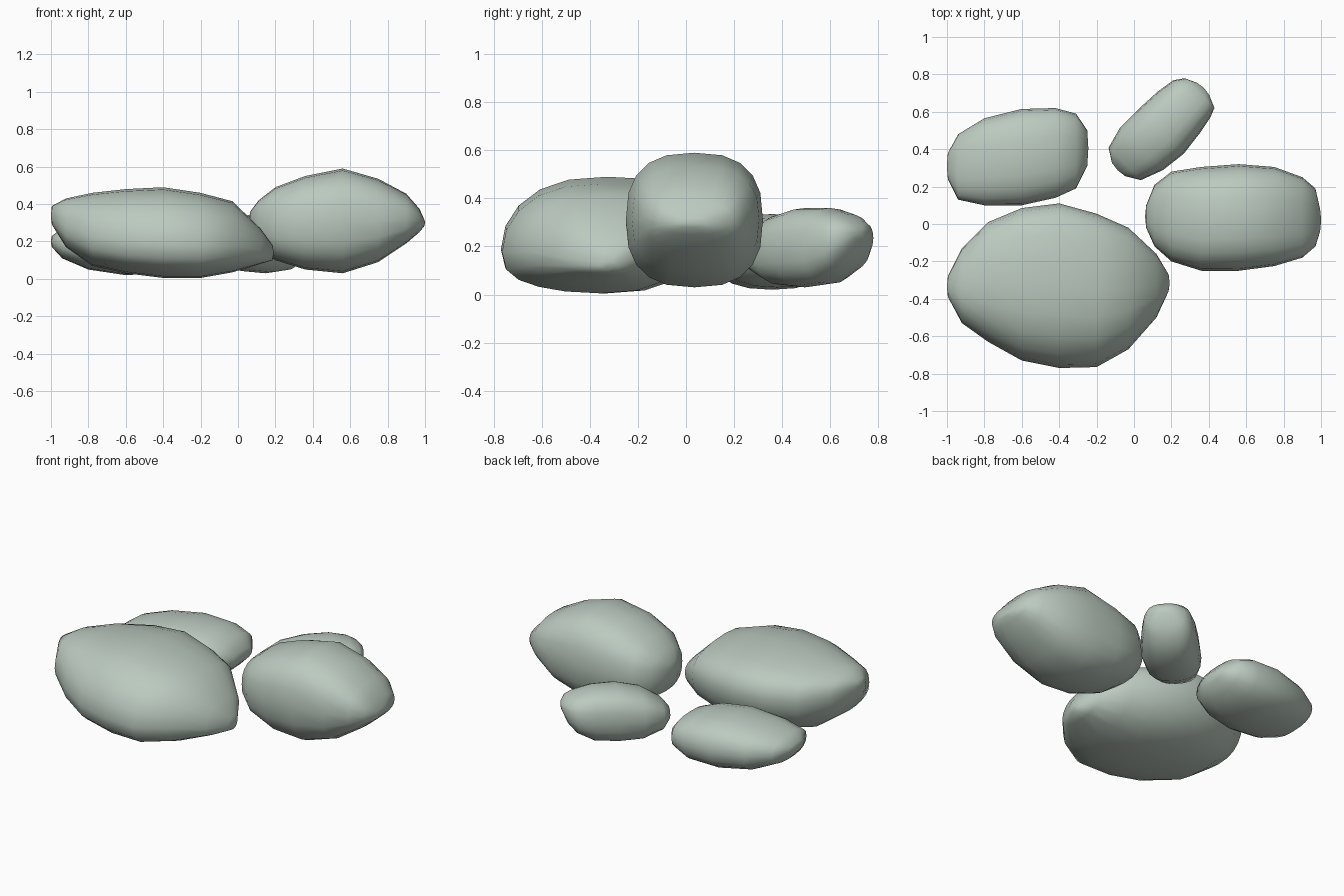
import bpy, bmesh
from math import sin, cos, tau, radians, copysign
from mathutils import Matrix

cube = bpy.data.objects.get("Cube")
if cube:
    bpy.data.objects.remove(cube, do_unlink=True)

SIDES = 20

stone = bpy.data.materials.new("pale green grey stone")
stone.use_nodes = True
colour = (0.50, 0.59, 0.52, 1)
stone.diffuse_color = colour
shader = next(n for n in stone.node_tree.nodes if n.type == 'BSDF_PRINCIPLED')
shader.inputs["Base Color"].default_value = colour
shader.inputs["Roughness"].default_value = 0.9


def rounded(value, power):
    """Superellipse term that squares off a circle."""
    return copysign(abs(value) ** (2 / power), value)


def make_rock(name, sections, power=2.4, lean=0.0, location=(0, 0, 0), turn=0.0):
    """Loft rounded sections, each given as (along, side_min, side_max, bottom, top)."""
    bm = bmesh.new()
    widest = max(s[2] - s[1] for s in sections)
    rings = []
    for along, low, high, bottom, top in sections:
        half_width, half_height = (high - low) / 2, (top - bottom) / 2
        ring = []
        for i in range(SIDES):
            angle = tau * i / SIDES
            c, s = rounded(cos(angle), power), rounded(sin(angle), power)
            # the lean lifts one flank and fades out on the crown and the base
            lift = lean * c * (1 - s * s) * 2 * half_width / widest
            ring.append(bm.verts.new(((along,
                                       (low + high) / 2 + half_width * c,
                                       (bottom + top) / 2 + half_height * s + lift))))
        rings.append(ring)
    for first, second in zip(rings, rings[1:]):
        for i in range(SIDES):
            j = (i + 1) % SIDES
            bm.faces.new((first[i], first[j], second[j], second[i]))

    # blunt ends closed with a slightly domed fan
    for ring, inner in ((rings[0], rings[1]), (rings[-1], rings[-2])):
        centre = sum((v.co for v in ring), ring[0].co * 0) / SIDES
        centre.x += copysign(0.006, ring[0].co.x - inner[0].co.x)
        tip = bm.verts.new(centre)
        for i in range(SIDES):
            bm.faces.new((ring[i], ring[(i + 1) % SIDES], tip))

    bmesh.ops.recalc_face_normals(bm, faces=bm.faces)
    bm.transform(Matrix.Translation(location) @ Matrix.Rotation(turn, 4, 'Z'))
    for face in bm.faces:
        face.smooth = True
    mesh = bpy.data.meshes.new(name)
    bm.to_mesh(mesh)
    bm.free()
    mesh.materials.append(stone)
    rock = bpy.data.objects.new(name, mesh)
    bpy.context.collection.objects.link(rock)
    return rock


# Broad boulder at the front
make_rock("large_front_rock", [
    (-.995, -.39, -.28, .29, .39),
    (-.92, -.53, -.13, .17, .43),
    (-.78, -.63, .01, .07, .46),
    (-.6, -.73, .085, .03, .48),
    (-.4, -.77, .11, .005, .49),
    (-.2, -.765, .055, .005, .46),
    (-.03, -.67, -.02, .035, .415),
    (.12, -.5, -.16, .08, .27),
    (.185, -.36, -.27, .1, .18),
], power=2.3, lean=.06)

# Tall rock on the left flank
make_rock("tall_side_rock", [
    (.065, -.02, .1, .24, .36),
    (.11, -.12, .21, .16, .42),
    (.2, -.2, .28, .1, .49),
    (.36, -.25, .305, .05, .55),
    (.56, -.25, .32, .03, .59),
    (.75, -.225, .305, .09, .535),
    (.9, -.18, .25, .19, .455),
    (.97, -.12, .19, .25, .375),
    (.995, -.04, .08, .28, .32),
], power=2.6)

# Low rock at the back right
make_rock("low_back_rock", [
    (-.995, .24, .38, .17, .23),
    (-.94, .13, .48, .11, .27),
    (-.8, .1, .565, .05, .31),
    (-.6, .1, .615, .02, .335),
    (-.42, .14, .62, .03, .32),
    (-.31, .19, .59, .08, .28),
    (-.25, .31, .5, .14, .21),
], power=2.4)

# Small slanted rock at the back
make_rock("small_back_rock", [
    (-.305, -.04, .06, .14, .21),
    (-.26, -.115, .13, .09, .26),
    (-.14, -.16, .163, .04, .33),
    (0, -.177, .163, .03, .36),
    (.14, -.16, .156, .045, .36),
    (.24, -.14, .14, .1, .335),
    (.29, -.12, .105, .16, .31),
    (.32, -.05, .04, .23, .28),
], power=2.5, location=(.14, .5, 0), turn=radians(45))
